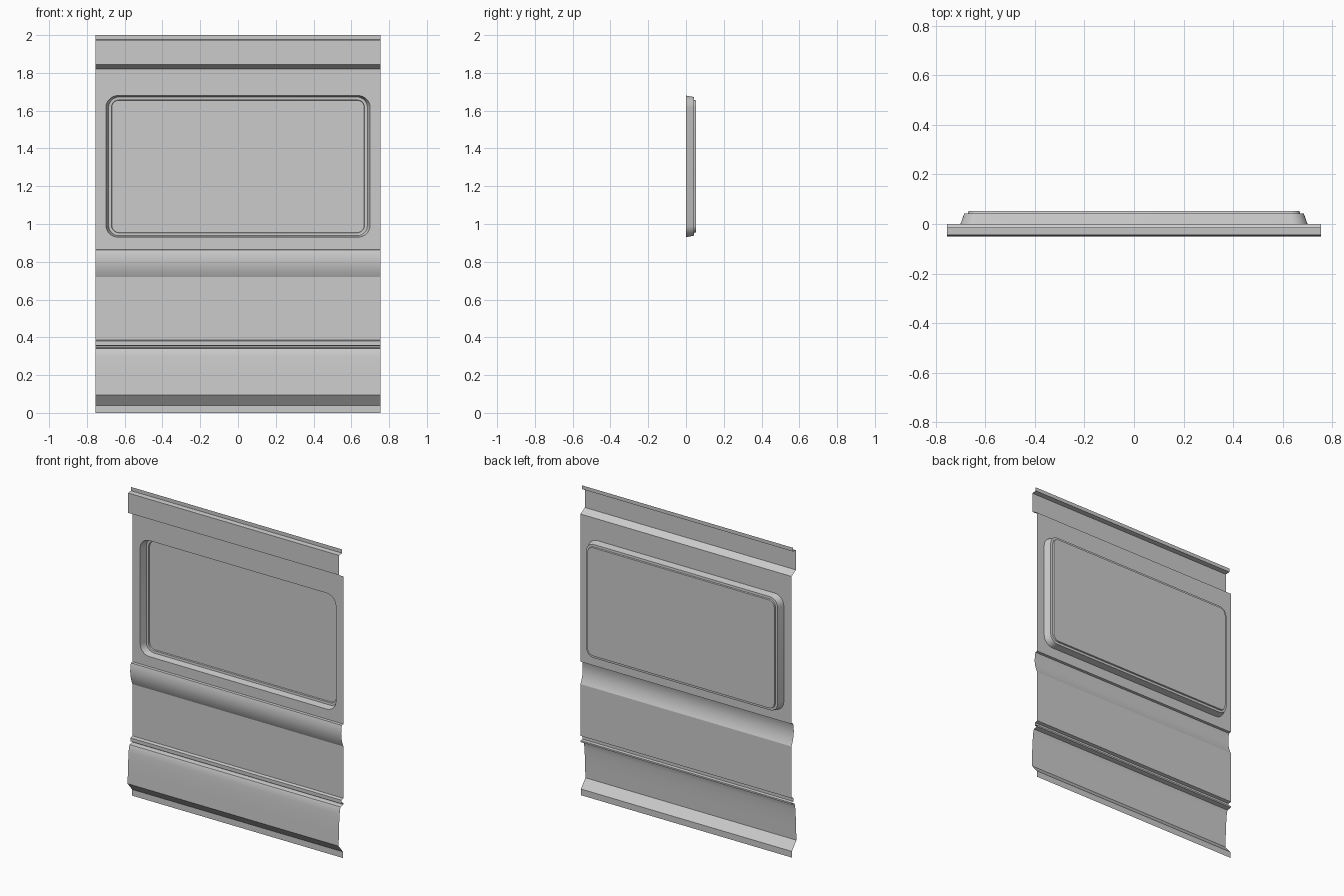
import bpy, bmesh, math

if "Cube" in bpy.data.objects:
    bpy.data.objects.remove(bpy.data.objects["Cube"])

HALF = 0.755  # half width of the panel


def finish(name, bm, angle=25):
    bmesh.ops.remove_doubles(bm, verts=bm.verts, dist=1e-5)
    me = bpy.data.meshes.new(name)
    bm.to_mesh(me)
    bm.free()
    ob = bpy.data.objects.new(name, me)
    bpy.context.collection.objects.link(ob)
    bpy.ops.object.select_all(action='DESELECT')
    ob.select_set(True)
    bpy.context.view_layer.objects.active = ob
    bpy.ops.object.shade_smooth_by_angle(angle=math.radians(angle))
    return ob


def pressed_strip(name, profile):
    """Sheet made by sweeping a (y, z) profile, listed bottom to top, across the width."""
    bm = bmesh.new()
    left = [bm.verts.new((-HALF, y, z)) for y, z in profile]
    right = [bm.verts.new((HALF, y, z)) for y, z in profile]
    for i in range(len(profile) - 1):
        bm.faces.new((left[i], right[i], right[i + 1], left[i + 1]))
    return finish(name, bm)


def rounded_rect(hx, z0, z1, r, y, n=8):
    pts = []
    corners = ((hx - r, z1 - r), (r - hx, z1 - r), (r - hx, z0 + r), (hx - r, z0 + r))
    for c, (cx, cz) in enumerate(corners):
        for k in range(n + 1):
            a = math.pi / 2 * (c + k / n)
            pts.append((cx + r * math.cos(a), y, cz + r * math.sin(a)))
    return pts


# Lower skirt with rolled bottom lip
skirt = [(-0.004, 0), (-0.004, 0.04), (-0.05, 0.095)]
for i in range(1, 9):
    t = i / 8
    skirt.append((-0.05 + 0.008 * t + 0.006 * t ** 4, 0.095 + 0.23 * t))
skirt += [(-0.03, 0.34), (0, 0.345)]
pressed_strip("lower_skirt", skirt)

# Rub rail ridge and lower flat panel
pressed_strip("lower_panel", [(0, 0.345), (0, 0.355), (-0.02, 0.357),
                              (-0.02, 0.38), (0, 0.385), (0, 0.72)])

# Belt moulding: curved face with a shelf on top
belt = []
for i in range(13):
    t = i / 12
    belt.append((-0.016 * t - 0.056 * t * (1 - t), 0.72 + 0.143 * t))
belt.append((0, 0.865))
pressed_strip("belt_moulding", belt)

# Upper band stepped forward, with top lip
pressed_strip("upper_band", [(0, 1.82), (-0.045, 1.845), (-0.045, 1.973),
                             (-0.014, 1.976), (-0.014, 2.0)])

# Window panel with rounded opening
N = 8
bm = bmesh.new()
hole = [bm.verts.new(p) for p in rounded_rect(0.70, 0.93, 1.68, 0.065, 0, N)]
rect = [bm.verts.new(p) for p in ((HALF, 0, 1.82), (-HALF, 0, 1.82),
                                  (-HALF, 0, 0.865), (HALF, 0, 0.865))]
for c in range(4):
    b = c * (N + 1)
    for k in range(N):
        bm.faces.new((rect[c], hole[b + k + 1], hole[b + k]))
    nxt = (b + N + 1) % len(hole)
    bm.faces.new((rect[c], rect[(c + 1) % 4], hole[nxt], hole[b + N]))
bmesh.ops.reverse_faces(bm, faces=bm.faces)
finish("window_panel", bm)

# Recessed window: sloped wall, ledge, step and pane
bm = bmesh.new()
loops = []
for hx, z0, z1, r, y in ((0.70, 0.93, 1.68, 0.065, 0),
                         (0.685, 0.938, 1.672, 0.055, 0.042),
                         (0.67, 0.953, 1.657, 0.04, 0.043),
                         (0.668, 0.955, 1.655, 0.038, 0.052)):
    loops.append([bm.verts.new(p) for p in rounded_rect(hx, z0, z1, r, y, N)])
for a, b in zip(loops, loops[1:]):
    for i in range(len(a)):
        j = (i + 1) % len(a)
        bm.faces.new((a[i], b[i], b[j], a[j]))
bm.faces.new(loops[-1])
bmesh.ops.recalc_face_normals(bm, faces=bm.faces)
bmesh.ops.reverse_faces(bm, faces=bm.faces)
finish("window_recess", bm)
